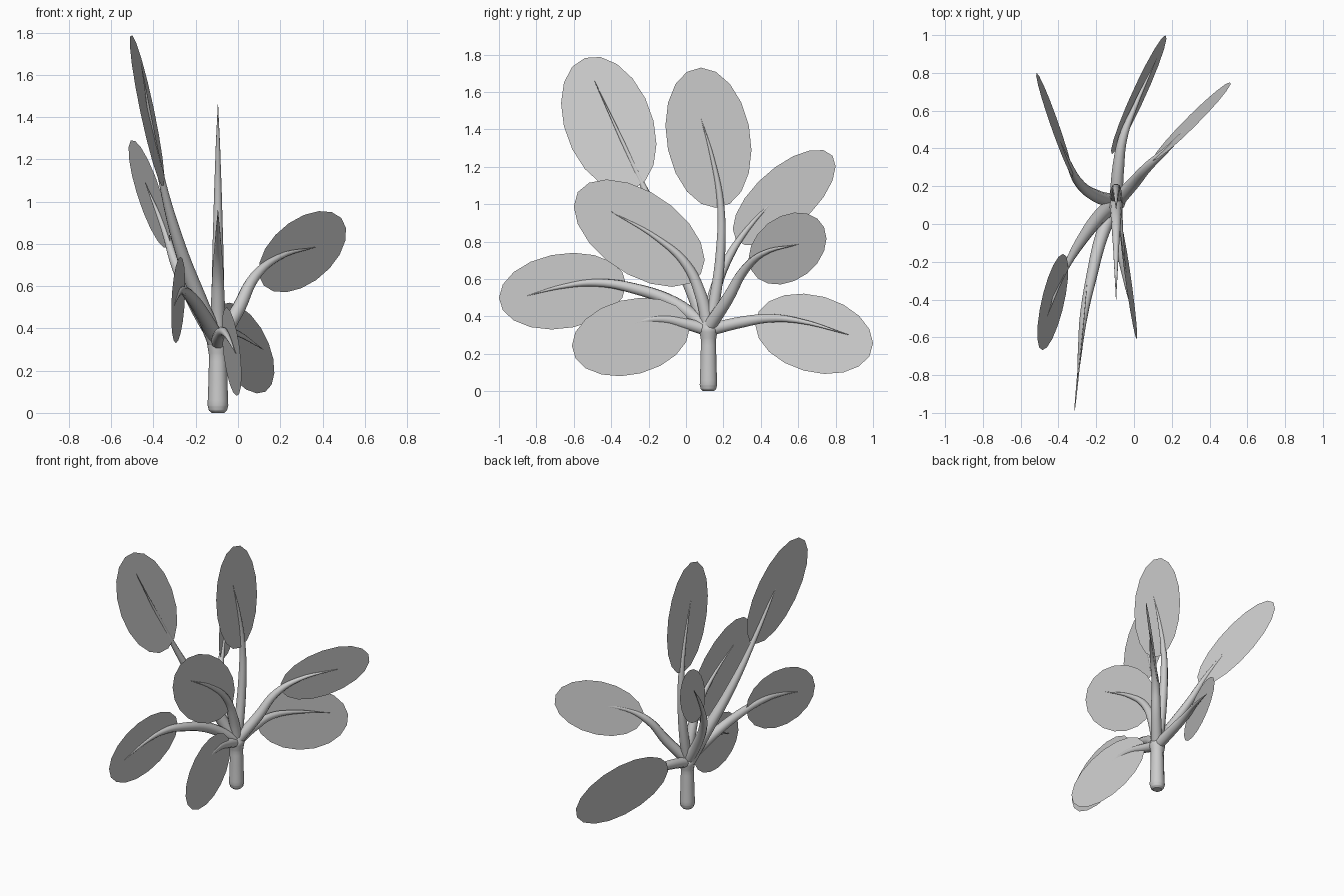
import bpy, math

if "Cube" in bpy.data.objects:
    bpy.data.objects.remove(bpy.data.objects["Cube"])

AX, AY = -0.095, 0.12   # trunk axis
LEAF_SIDES = 18


def tube(name, pts, radii):
    """Smooth tapered round branch through the given points."""
    cu = bpy.data.curves.new(name + "_path", 'CURVE')
    cu.dimensions = '3D'
    cu.bevel_depth = 1.0
    cu.bevel_resolution = 3
    cu.resolution_u = 5
    cu.use_fill_caps = True
    sp = cu.splines.new('BEZIER')
    sp.bezier_points.add(len(pts) - 1)
    for bp, p, r in zip(sp.bezier_points, pts, radii):
        bp.co = p
        bp.radius = r
        bp.handle_left_type = bp.handle_right_type = 'AUTO'
    tmp = bpy.data.objects.new(name + "_tmp", cu)
    bpy.context.collection.objects.link(tmp)
    dg = bpy.context.evaluated_depsgraph_get()
    me = bpy.data.meshes.new_from_object(tmp.evaluated_get(dg))
    bpy.data.objects.remove(tmp)
    me.shade_smooth()
    ob = bpy.data.objects.new(name, me)
    bpy.context.collection.objects.link(ob)


def stem(name, pts, r):
    n = len(pts) - 1
    tube(name, pts, [r * (1 - (i / n) ** 1.6) + 0.001 for i in range(n + 1)])


def leaf(name, centre, hy, hz, cov, a, b):
    """Flat elliptical leaf: side-view half sizes hy, hz and skew cov; plane x = a*y + b*z."""
    cx, cy, cz = centre
    k = cov / hy
    m = math.sqrt(hz * hz - k * k)
    vs = []
    for i in range(LEAF_SIDES):
        t = 2 * math.pi * i / LEAF_SIDES
        dy = hy * math.cos(t)
        dz = k * math.cos(t) + m * math.sin(t)
        vs.append((cx + a * dy + b * dz, cy + dy, cz + dz))
    me = bpy.data.meshes.new(name)
    me.from_pydata(vs, [], [list(range(LEAF_SIDES))])
    ob = bpy.data.objects.new(name, me)
    bpy.context.collection.objects.link(ob)


# Trunk with rounded foot and crown
tube("trunk",
     [(AX, AY, z) for z in (0, 0.012, 0.035, 0.15, 0.27, 0.33, 0.37, 0.39)],
     [0.03, 0.043, 0.049, 0.045, 0.042, 0.052, 0.04, 0.015])

# Leaves: centre, half sizes, skew, plane slopes
leaf("leaf_high_front", (-.43, -.413, 1.43), .255, .36, -.028, .138, -.179)
leaf("leaf_top", (AX, .12, 1.355), .23, .375, -.015, 0, 0)
leaf("leaf_back_left", (-.42, .525, 1.035), .275, .257, .046, -.277, -.117)
leaf("leaf_middle_front", (AX, -.25, .845), .35, .287, -.05, 0, 0)
leaf("leaf_back_right", (.305, .543, .763), .208, .193, .011, .92, .23)
leaf("leaf_far_front", (-.283, -.66, .535), .34, .205, .012, .094, .027)
leaf("leaf_low_front", (-.03, -.295, .29), .315, .21, .0146, -.13, -.075)
leaf("leaf_low_back", (.025, .685, .307), .315, .215, -.016, .42, -.19)

# Stems, each tapering to a point inside its leaf
stem("stem_high_front", [(-.105, .11, .34), (-.19, .03, .55), (-.28, -.09, .8),
                         (-.36, -.23, 1.1), (-.46, -.49, 1.66)], .042)
stem("stem_top", [(AX, .12, .33), (AX, .155, .5), (AX, .185, .75),
                  (AX, .185, 1.0), (AX, .14, 1.25), (AX, .08, 1.46)], .033)
stem("stem_back_left", [(-.1, .12, .34), (-.2, .148, .51), (-.285, .21, .68),
                        (-.35, .33, .87), (-.44, .54, 1.09)], .036)
stem("stem_middle_front", [(AX, .12, .34), (AX, .08, .51), (AX, 0, .68),
                           (AX, -.15, .815), (AX, -.4, .96)], .036)
stem("stem_back_right", [(-.09, .12, .34), (0, .22, .49), (.08, .31, .645),
                         (.19, .41, .735), (.37, .6, .785)], .036)
stem("stem_far_front", [(-.1, .1, .35), (-.17, -.06, .47), (-.225, -.28, .55),
                        (-.265, -.48, .58), (-.285, -.66, .56), (-.3, -.85, .51)], .036)
stem("stem_low_front", [(AX, .11, .33), (-.09, 0, .36), (-.075, -.12, .385),
                        (-.055, -.25, .37), (-.01, -.47, .28)], .034)
stem("stem_low_back", [(AX, .13, .33), (-.083, .3, .37), (-.06, .45, .39),
                       (0, .61, .375), (.12, .875, .3)], .034)
